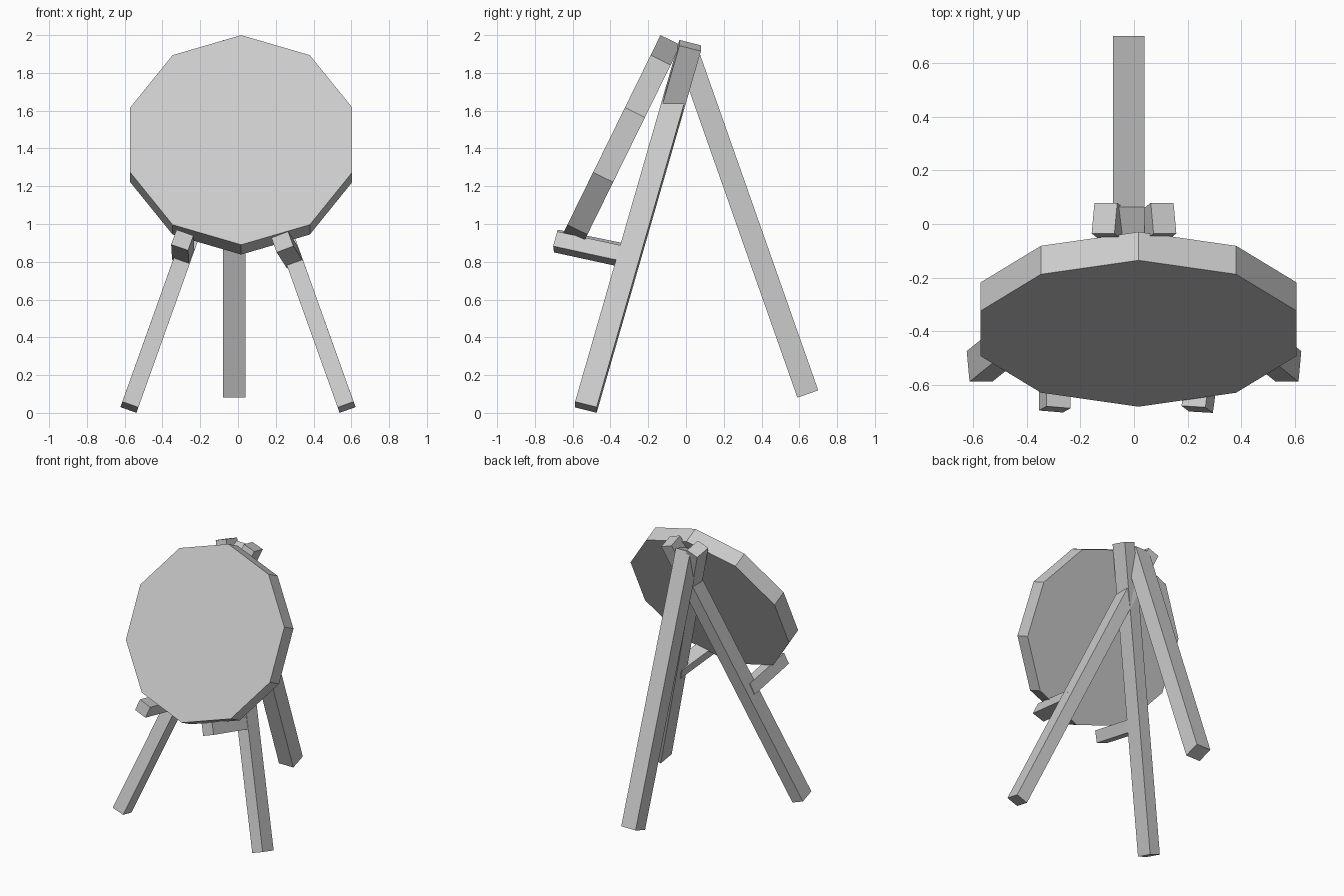
import bpy
import math
from mathutils import Vector, Matrix

if "Cube" in bpy.data.objects:
    bpy.data.objects.remove(bpy.data.objects["Cube"])


def frame(x_axis, y_axis, z_axis, origin):
    m = Matrix((x_axis, y_axis, z_axis)).transposed().to_4x4()
    m.translation = origin
    return m


def beam(name, start, end, width, depth, side):
    """Square-cut timber from start to end; width runs along the side vector."""
    a, b = Vector(start), Vector(end)
    d = (b - a).normalized()
    s = Vector(side)
    s = (s - d * s.dot(d)).normalized()
    bpy.ops.mesh.primitive_cube_add(size=1)
    ob = bpy.context.object
    ob.name = name
    ob.data.transform(Matrix.Diagonal((width, depth, (b - a).length, 1)))
    ob.matrix_world = frame(s, d.cross(s), d, (a + b) / 2)
    return ob


# Front legs, crossing near the top
splay = math.atan(0.36)
for label, sx in (("left", -1), ("right", 1)):
    side = (math.cos(splay), 0, sx * math.sin(splay))
    beam(f"front_leg_{label}", (sx * 0.575, -0.53, 0.03), (-sx * 0.11, 0.022, 1.945),
         0.09, 0.118, side)

# Support pegs, rolled to match the legs
for label, sx, back, front in (
        ("left", -1, (-0.29, -0.30, 0.835), (-0.295, -0.69, 0.915)),
        ("right", 1, (0.29, -0.30, 0.82), (0.235, -0.69, 0.905))):
    side = (math.cos(splay), 0, sx * math.sin(splay))
    beam(f"support_peg_{label}", back, front, 0.095, 0.085, side)

# Back leg
beam("back_leg", (-0.02, 0.645, 0.10), (-0.02, 0.008, 1.91), 0.117, 0.117, (1, 0, 0))

# Ten-sided target board leaning on the legs
radius, thick = 0.618, 0.118
up = Vector((0, 0.545, 1.11)).normalized()
right = Vector((1, 0, 0))
normal = right.cross(up)  # faces the front
bpy.ops.mesh.primitive_cylinder_add(vertices=10, radius=radius, depth=thick)
board = bpy.context.object
board.name = "target_board"
board.matrix_world = frame(right, up, normal,
                           Vector((0.017, -0.4075, 1.445)) - normal * thick / 2)
